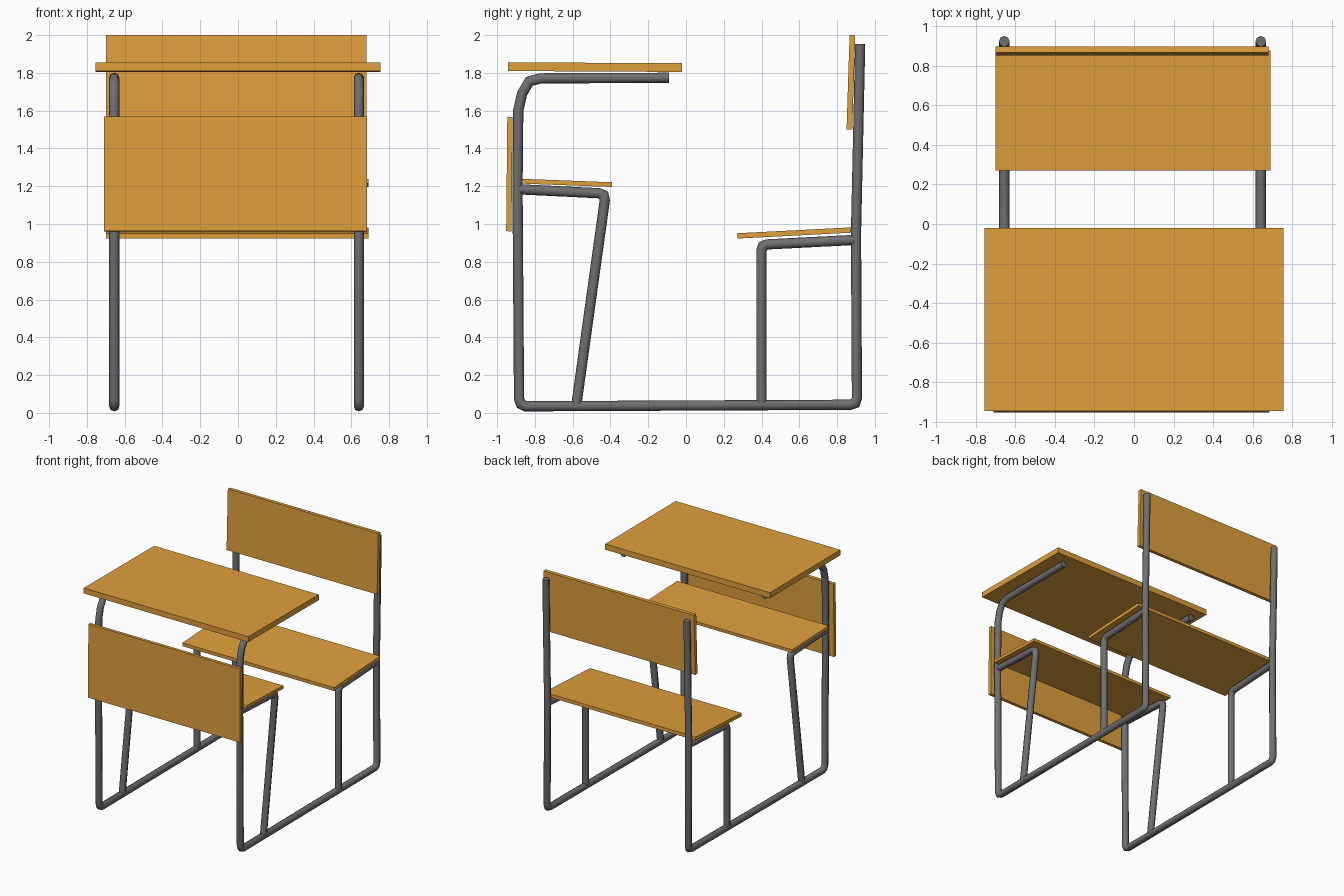
import bpy, bmesh, math
from mathutils import Vector

if "Cube" in bpy.data.objects:
    bpy.data.objects.remove(bpy.data.objects["Cube"])


def material(name, color):
    mat = bpy.data.materials.new(name)
    mat.diffuse_color = (*color, 1)
    mat.use_nodes = True
    mat.node_tree.nodes["Principled BSDF"].inputs["Base Color"].default_value = mat.diffuse_color
    return mat


WOOD = material("orange_wood", (0.74, 0.35, 0.045))
STEEL = material("grey_steel", (0.16, 0.16, 0.16))
SIDES = 8


def finish(bm, name, mat):
    bmesh.ops.recalc_face_normals(bm, faces=bm.faces)
    mesh = bpy.data.meshes.new(name)
    bm.to_mesh(mesh)
    bm.free()
    mesh.materials.append(mat)
    obj = bpy.data.objects.new(name, mesh)
    bpy.context.collection.objects.link(obj)
    return obj


def board(name, x0, x1, profile):
    """Extrude a (y, z) outline from x0 to x1."""
    bm = bmesh.new()
    face = bm.faces.new([bm.verts.new((x0, y, z)) for y, z in profile])
    ext = bmesh.ops.extrude_face_region(bm, geom=[face])
    verts = [g for g in ext["geom"] if isinstance(g, bmesh.types.BMVert)]
    bmesh.ops.translate(bm, verts=verts, vec=(x1 - x0, 0, 0))
    finish(bm, name, WOOD)


def tube(name, x, path, r=0.027):
    """Sweep a round section along a (y, z) path with mitred joints."""
    pts = [Vector(p) for p in path]
    dirs = [(b - a).normalized() for a, b in zip(pts, pts[1:])]
    normals = [Vector((-d.y, d.x)) for d in dirs]
    bm = bmesh.new()
    rings = []
    for i, p in enumerate(pts):
        n0, n1 = normals[max(i - 1, 0)], normals[min(i, len(normals) - 1)]
        m = (n0 + n1) / (1 + n0.dot(n1))
        ring = []
        for k in range(SIDES):
            a = 2 * math.pi * k / SIDES
            q = p + m * (r * math.cos(a))
            ring.append(bm.verts.new((x + r * math.sin(a), q.x, q.y)))
        rings.append(ring)
    for a, b in zip(rings, rings[1:]):
        for k in range(SIDES):
            j = (k + 1) % SIDES
            bm.faces.new((a[k], a[j], b[j], b[k]))
    bm.faces.new(rings[0])
    bm.faces.new(rings[-1])
    obj = finish(bm, name, STEEL)
    bpy.ops.object.select_all(action="DESELECT")
    obj.select_set(True)
    bpy.context.view_layer.objects.active = obj
    bpy.ops.object.shade_smooth_by_angle(angle=math.radians(50))


# Tubular side frames
for side, x in (("left", -0.655), ("right", 0.64)):
    tube(f"{side}_main_frame", x, [
        (-0.09, 1.774), (-0.77, 1.771), (-0.83, 1.755), (-0.868, 1.69),
        (-0.888, 1.60), (-0.892, 1.2), (-0.884, 0.075), (-0.874, 0.047),
        (-0.85, 0.035), (0.87, 0.043), (0.896, 0.052), (0.905, 0.08),
        (0.90, 0.95), (0.922, 1.953)])
    tube(f"{side}_shelf_support", x, [
        (-0.89, 1.184), (-0.46, 1.163), (-0.436, 1.152),
        (-0.43, 1.125), (-0.58, 0.045)])
    tube(f"{side}_seat_support", x, [
        (0.90, 0.916), (0.43, 0.892), (0.408, 0.884),
        (0.40, 0.86), (0.40, 0.045)])

# Wooden boards
board("desk_top", -0.755, 0.755,
      [(-0.943, 1.81), (-0.02, 1.805), (-0.02, 1.852), (-0.943, 1.855)])
board("front_panel", -0.71, 0.683,
      [(-0.952, 0.962), (-0.924, 0.961), (-0.918, 1.567), (-0.946, 1.568)])
board("book_shelf", -0.70, 0.69,
      [(-0.87, 1.214), (-0.392, 1.196), (-0.391, 1.221), (-0.869, 1.239)])
board("seat", -0.70, 0.69,
      [(0.272, 0.923), (0.875, 0.954), (0.874, 0.982), (0.271, 0.951)])
board("backrest", -0.70, 0.68,
      [(0.85, 1.50), (0.88, 1.499), (0.896, 1.999), (0.866, 2.0)])
